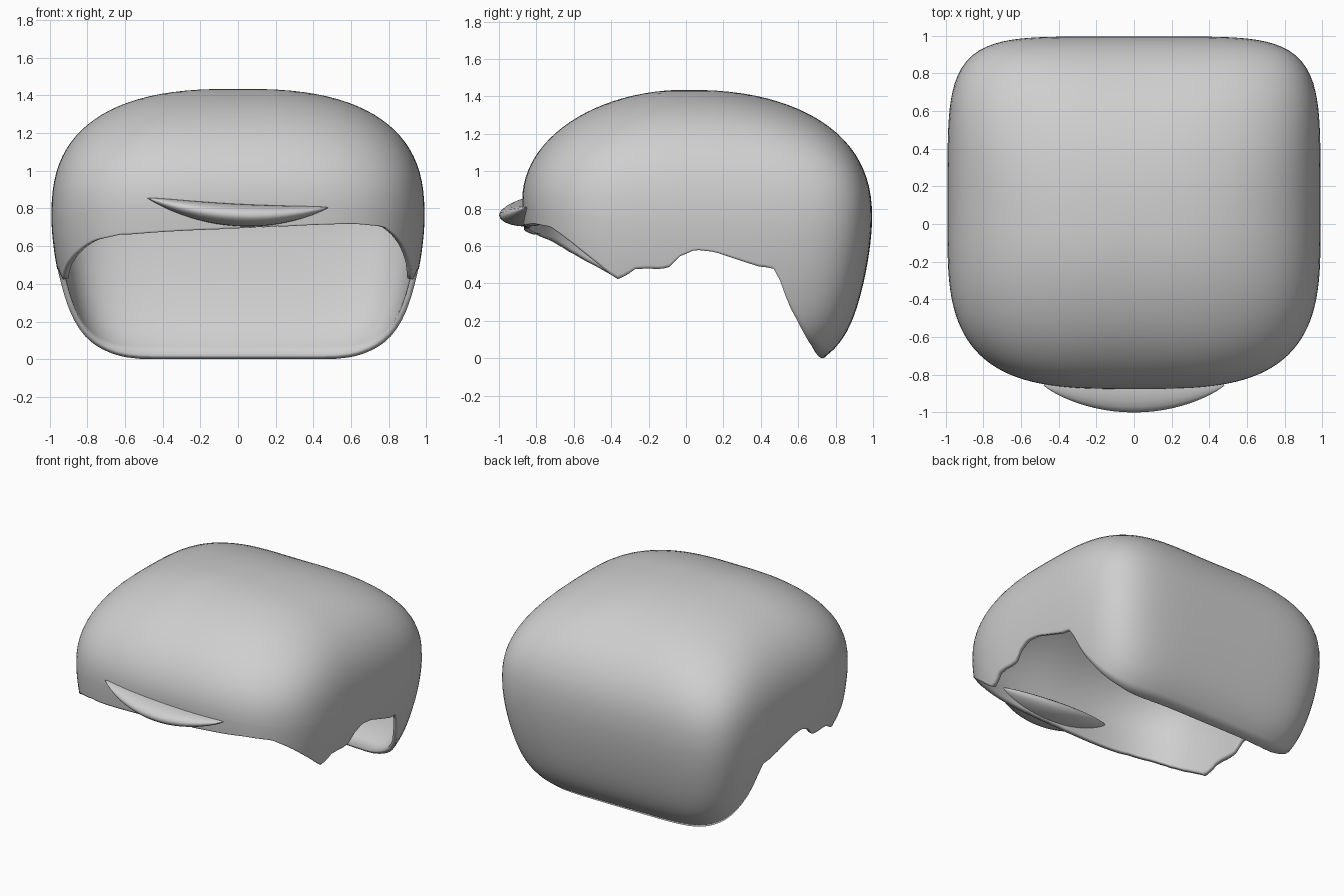
import bpy, bmesh
from math import sin, cos, pi

if "Cube" in bpy.data.objects:
    bpy.data.objects.remove(bpy.data.objects["Cube"])

grey = bpy.data.materials.new("plain grey")
grey.use_nodes = True
COLOUR = (0.62, 0.62, 0.62, 1)
grey.diffuse_color = COLOUR
grey.node_tree.nodes["Principled BSDF"].inputs["Base Color"].default_value = COLOUR

# Height of the lower edge along y, from the brow to the nape
RIM = [(-0.9, 0.70), (-0.8, 0.69), (-0.72, 0.665), (-0.36, 0.42), (-0.27, 0.48),
       (-0.1, 0.48), (-0.03, 0.55), (0.05, 0.58), (0.15, 0.57), (0.38, 0.495),
       (0.48, 0.48), (0.55, 0.29), (0.63, 0.14), (0.70, 0.02), (0.73, 0.0)]
COLUMNS, CROWN_ROWS, WALL_ROWS = 180, 24, 16


def rim_height(x, y):
    tilt = 0.045 * x * min(1, max(0, (-0.4 - y) / 0.3))
    for (y0, z0), (y1, z1) in zip(RIM, RIM[1:]):
        if y < y1:
            return z0 + (z1 - z0) * max(0, y - y0) / (y1 - y0) + tilt
    return 0


def section(angle, scale, squareness):
    """Point on a rounded square, deeper and squarer at the back."""
    c, s = cos(angle), sin(angle)
    n = 2.2 + ((5.6 if s > 0 else 3.3) - 2.2) * squareness
    r = scale * (abs(c) ** n + abs(s) ** n) ** (-1 / n)
    return 0.99 * r * c, (0.995 if s > 0 else 0.875) * r * s


def wall_point(angle, z, equator):
    t = max(0, (equator - z) / equator)
    return section(angle, 1 - 0.17 * t ** 1.7 - 0.09 * t ** 8, 1)


def column(angle):
    """Points from just below the crown down to the lower edge."""
    s = sin(angle)
    front, back = max(0, -s) ** 2, max(0, s) ** 2
    equator = 0.75 + 0.10 * front
    power = 2 / (2.6 - 0.6 * front - 0.3 * back)
    points = []
    for i in range(1, CROWN_ROWS + 1):
        a = pi / 2 * i / CROWN_ROWS
        scale = sin(a) ** power
        height = max(0, cos(a)) ** power
        points.append((*section(angle, scale, scale ** 3),
                       equator + (1.435 - equator) * height))
    # walk down the wall until it meets the lower edge
    z = equator
    while z > 0 and z > rim_height(*wall_point(angle, z, equator)):
        z -= 0.004
    z = max(0, z)
    for i in range(1, WALL_ROWS + 1):
        h = equator + (z - equator) * i / WALL_ROWS
        points.append((*wall_point(angle, h, equator), h))
    return points


def finish(name, bm):
    mesh = bpy.data.meshes.new(name)
    bm.to_mesh(mesh)
    bm.free()
    mesh.materials.append(grey)
    mesh.shade_smooth()
    obj = bpy.data.objects.new(name, mesh)
    bpy.context.collection.objects.link(obj)
    return obj


def skin(bm, strips):
    """Join a closed loop of vertex strips with quads."""
    for a, b in zip(strips, strips[1:] + strips[:1]):
        for i in range(len(a) - 1):
            bm.faces.new((a[i], a[i + 1], b[i + 1], b[i]))


# Thin hollow cap with a low nape and notched sides
bm = bmesh.new()
strips = [[bm.verts.new(p) for p in column(2 * pi * k / COLUMNS)] for k in range(COLUMNS)]
skin(bm, strips)
crown = bm.verts.new((0, 0, 1.435))
for a, b in zip(strips, strips[1:] + strips[:1]):
    bm.faces.new((crown, a[0], b[0]))
cap = finish("hair_cap", bm)
thick = cap.modifiers.new("thickness", "SOLIDIFY")
thick.thickness = 0.03
thick.offset = -1

# Curved lock of hair, pointed at both ends, through the brow
bm = bmesh.new()
SIDES, STEPS = 20, 28
strips = []
for k in range(SIDES):
    a = 2 * pi * k / SIDES
    strip = []
    for i in range(STEPS + 1):
        u = -cos(pi * i / STEPS)
        swell = max(0.003, 1 - u * u) ** 0.85
        strip.append(bm.verts.new((0.48 * u, -0.855 + 0.145 * swell * cos(a),
                                   0.765 + 0.065 * u * u - 0.025 * u
                                   + 0.06 * swell * sin(a))))
    strips.append(strip)
skin(bm, strips)
for end in (0, -1):
    bm.faces.new([s[end] for s in strips])
bmesh.ops.recalc_face_normals(bm, faces=bm.faces)
finish("brow_lock", bm)
